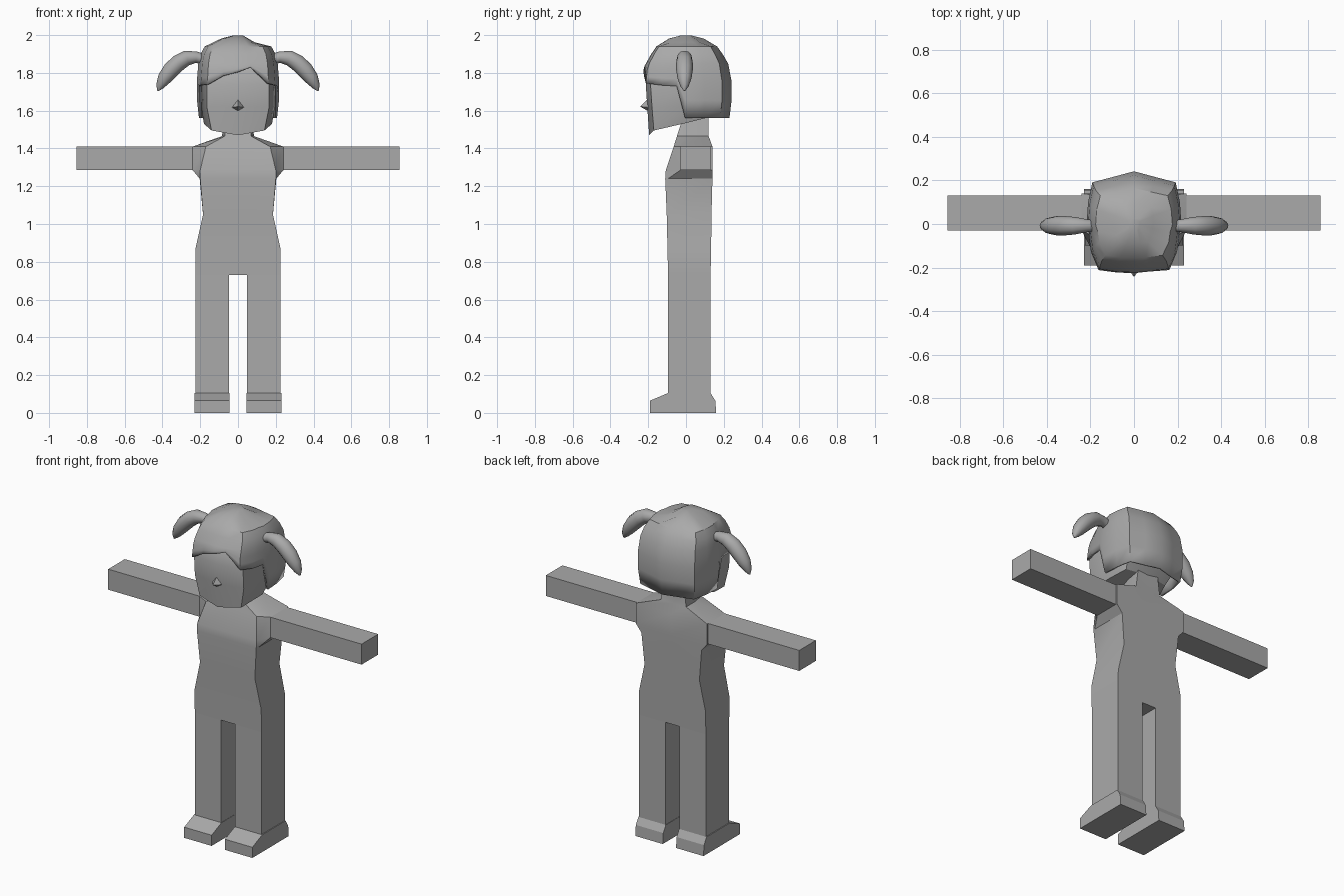
import bpy, bmesh, math
from mathutils import Vector

if "Cube" in bpy.data.objects:
    bpy.data.objects.remove(bpy.data.objects["Cube"])

grey = bpy.data.materials.new("plain grey")
grey.diffuse_color = (0.4, 0.4, 0.4, 1)
grey.use_nodes = True
grey.node_tree.nodes["Principled BSDF"].inputs["Base Color"].default_value = grey.diffuse_color


def finish(name, bm, smooth=None):
    bmesh.ops.recalc_face_normals(bm, faces=bm.faces)
    me = bpy.data.meshes.new(name)
    bm.to_mesh(me)
    bm.free()
    ob = bpy.data.objects.new(name, me)
    bpy.context.collection.objects.link(ob)
    me.materials.append(grey)
    if smooth:
        bpy.ops.object.select_all(action='DESELECT')
        ob.select_set(True)
        bpy.context.view_layer.objects.active = ob
        bpy.ops.object.shade_smooth_by_angle(angle=math.radians(smooth))
    return ob


def loft(name, rings, smooth=None, bottom=True, top=True):
    """Skin a list of equal-length closed rings."""
    bm = bmesh.new()
    vs = [[bm.verts.new(p) for p in r] for r in rings]
    n = len(vs[0])
    for a, b in zip(vs, vs[1:]):
        for i in range(n):
            j = (i + 1) % n
            bm.faces.new((a[i], a[j], b[j], b[i]))
    if bottom:
        bm.faces.new(vs[0])
    if top:
        bm.faces.new(vs[-1])
    return finish(name, bm, smooth)


def box(name, x0, x1, y0, y1, z0, z1):
    ring = lambda z: [(x0, y0, z), (x1, y0, z), (x1, y1, z), (x0, y1, z)]
    return loft(name, [ring(z0), ring(z1)])


def lerp(table, z):
    for (a, u), (b, v) in zip(table, table[1:]):
        if z <= b:
            return u + (v - u) * max(0, (z - a) / (b - a))
    return table[-1][1]


# Torso and neck: z, front half width, front y, side half width, side y, back y
levels = [(0.73, .225, -.095, .225, -.09, .13), (0.87, .225, -.098, .225, -.09, .133),
          (1.05, .185, -.102, .185, -.09, .135), (1.24, .20, -.11, .203, -.095, .14),
          (1.285, .20, -.107, .24, -.03, .14), (1.41, .17, -.065, .24, -.03, .14),
          (1.465, .07, -.048, .085, .03, .12), (1.58, .06, -.01, .07, .04, .12)]
loft("torso", [[(0, f, z), (w, f, z), (s, m, z), (s, b, z), (0, b, z),
                (-s, b, z), (-s, m, z), (-w, f, z)] for z, w, f, s, m, b in levels], 30)

# Arms, legs and shoes
shoe = [(-.19, 0), (.16, 0), (.155, .065), (.13, .105), (-.095, .105), (-.19, .065)]
for side, s in (("left", 1), ("right", -1)):
    box(side + "_arm", s * .23, s * .855, -.03, .13, 1.285, 1.41)
    box(side + "_leg", s * .047, s * .225, -.095, .13, .10, .74)
    loft(side + "_shoe", [[(s * x, y, z) for y, z in shoe] for x in (.045, .23)])

# Head: each ring is half of an outline, mirrored
def mirrored(half):
    return half + [(-x, y, z) for x, y, z in half[-2:0:-1]]

chin = [(0, -.195, 1.47), (.14, -.17, 1.495), (.18, -.02, 1.53), (.14, .10, 1.56), (0, .12, 1.565)]
head = [mirrored(chin)]
for z, k, f in ((1.62, 1.0, -.205), (1.74, 1.0, -.213), (1.84, .95, -.18), (1.93, .7, -.1)):
    head.append(mirrored([(0, f, z), (.165 * k, f + .025, z), (.195 * k, 0, z),
                          (.16 * k, .14 * k, z), (0, .18 * k, z)]))
loft("head", head, 30)

# Nose: four-sided pyramid
bm = bmesh.new()
tip = bm.verts.new((0, -.243, 1.622))
base = [bm.verts.new(p) for p in ((0, -.2, 1.665), (.035, -.195, 1.617),
                                  (0, -.2, 1.597), (-.035, -.195, 1.617))]
for i in range(4):
    bm.faces.new((tip, base[i], base[(i + 1) % 4]))
bm.faces.new(base)
finish("nose", bm)

# Hair: columns of x, y, lower edge z; the fringe is uneven
columns = [(0, -.235, 1.805), (.07, -.23, 1.83), (.165, -.215, 1.745), (.20, -.13, 1.735),
           (.21, -.05, 1.73), (.222, -.005, 1.56), (.215, .10, 1.56), (.195, .195, 1.56),
           (.10, .22, 1.56), (0, .247, 1.56), (-.10, .22, 1.56), (-.195, .195, 1.56),
           (-.215, .10, 1.56), (-.222, -.005, 1.56), (-.21, -.05, 1.73), (-.20, -.13, 1.735),
           (-.165, -.215, 1.74), (-.08, -.23, 1.785)]
wide = [(1.56, .93), (1.70, 1), (1.87, .94), (1.935, .84), (1.98, .42), (2, .2)]
deep = [(1.56, .93), (1.70, 1), (1.83, .95), (1.935, .70), (1.98, .40), (2, .2)]
hair = []
for t in (0, .33, .67, 1, 1.3, 1.6, 2):
    ring = []
    for x, y, low in columns:
        z = low + (1.85 - low) * t if t <= 1 else {1.3: 1.90, 1.6: 1.94, 2: 1.982}[t]
        drop = .02 if t == 2 and x > .08 else 0
        ring.append((x * lerp(wide, z), y * lerp(deep, z), z - drop))
    hair.append(ring)
hair.append([(x * .12, y * .12, 1.998) for x, y, _ in columns])
ob = loft("hair", hair, 32, bottom=False)
mod = ob.modifiers.new("thickness", 'SOLIDIFY')
mod.thickness = .012
mod.offset = -1

# Pigtails: tapered tubes swept along an arc (x, z, radius)
path = [(.17, 1.868, .026), (.22, 1.883, .030), (.27, 1.879, .040), (.315, 1.853, .044),
        (.355, 1.815, .044), (.39, 1.77, .037), (.413, 1.73, .022), (.424, 1.705, .004)]
for side, s in (("left", 1), ("right", -1)):
    rings = []
    for i, (x, z, r) in enumerate(path):
        a, b = path[max(i - 1, 0)], path[min(i + 1, len(path) - 1)]
        d = Vector((b[0] - a[0], b[1] - a[1])).normalized()
        rings.append([(s * (x - d.y * r * math.cos(q)), -.008 + r * math.sin(q),
                       z + d.x * r * math.cos(q))
                      for q in (k * math.tau / 12 for k in range(12))])
    loft(side + "_pigtail", rings, 50)
